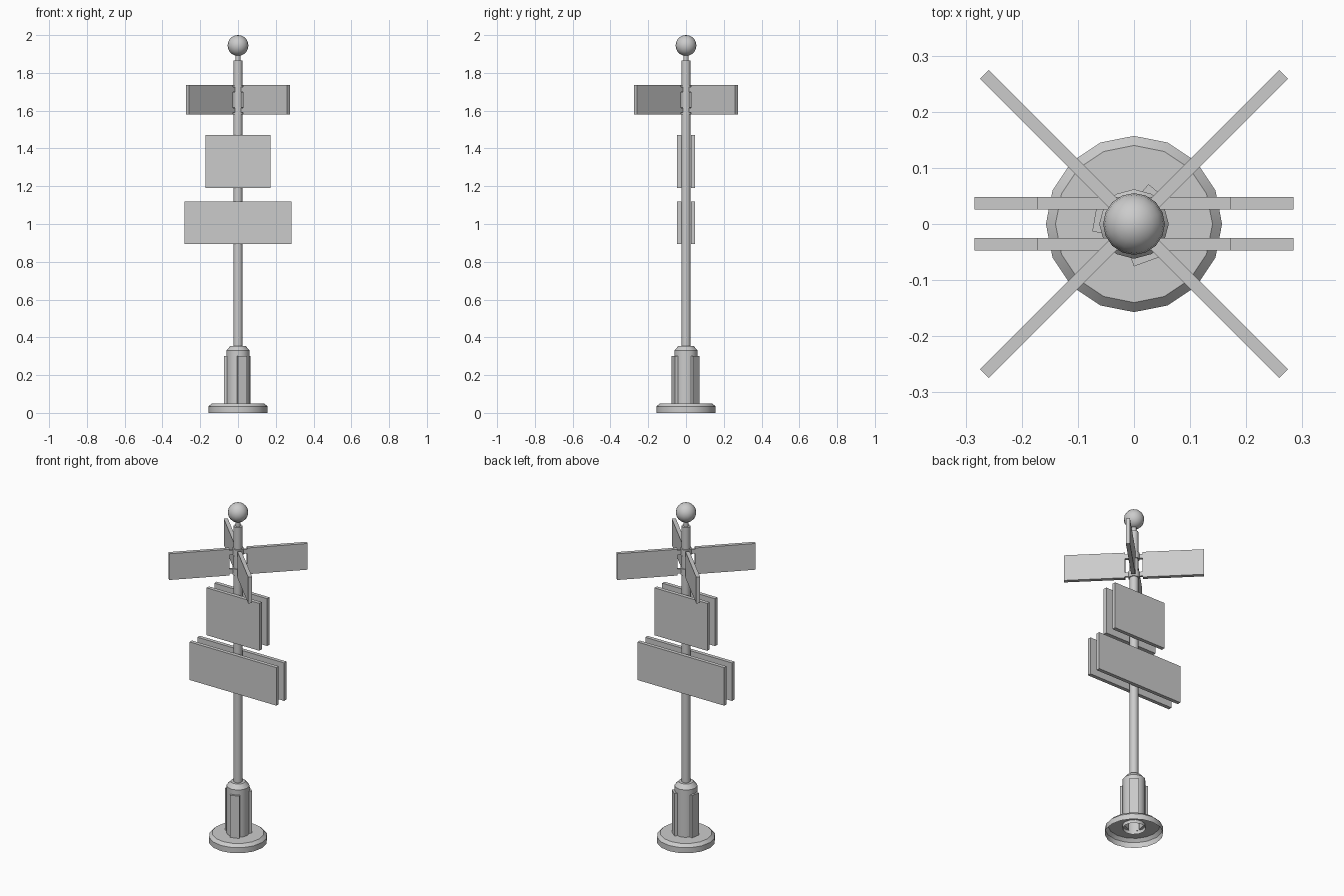
import bpy
import bmesh
from math import radians, sin, cos, pi
from mathutils import Matrix, Vector

cube = bpy.data.objects.get("Cube")
if cube:
    bpy.data.objects.remove(cube, do_unlink=True)

GREY = (0.6, 0.6, 0.6, 1.0)
metal = bpy.data.materials.new("light grey metal")
metal.use_nodes = True
metal.diffuse_color = GREY
metal.node_tree.nodes["Principled BSDF"].inputs["Base Color"].default_value = GREY


def finish(name, bm, smooth=False):
    """Turn a bmesh into a named object, optionally smooth with sharp edges."""
    bmesh.ops.recalc_face_normals(bm, faces=bm.faces)
    mesh = bpy.data.meshes.new(name)
    bm.to_mesh(mesh)
    bm.free()
    mesh.materials.append(metal)
    obj = bpy.data.objects.new(name, mesh)
    bpy.context.collection.objects.link(obj)
    if smooth:
        bpy.ops.object.select_all(action="DESELECT")
        obj.select_set(True)
        bpy.context.view_layer.objects.active = obj
        bpy.ops.object.shade_smooth_by_angle(angle=radians(35))
    return obj


def lathe(name, profile, sides, cap_top=True):
    """Revolve (radius, height) points around the z axis."""
    bm = bmesh.new()
    rings = []
    for r, z in profile:
        angles = [2 * pi * i / sides for i in range(sides)]
        rings.append([bm.verts.new((r * cos(a), r * sin(a), z)) for a in angles])
    for low, high in zip(rings, rings[1:]):
        for i in range(sides):
            j = (i + 1) % sides
            bm.faces.new((low[i], low[j], high[j], high[i]))
    if cap_top:
        bm.faces.new(rings[-1])
    return finish(name, bm, smooth=True)


def box(name, low, high, angle=0):
    """Box between two corners, turned about the z axis."""
    low, high = Vector(low), Vector(high)
    bm = bmesh.new()
    bmesh.ops.create_cube(bm, size=1)
    bmesh.ops.scale(bm, vec=high - low, verts=bm.verts)
    bmesh.ops.translate(bm, vec=(low + high) / 2, verts=bm.verts)
    bmesh.ops.rotate(bm, matrix=Matrix.Rotation(radians(angle), 3, "Z"), verts=bm.verts)
    return finish(name, bm)


# Hollow foot, open underneath, and the sleeve standing on it
lathe("foot", [(0.157, 0), (0.157, 0.033), (0.14, 0.05), (0.06, 0.05)], 16, False)
lathe("sleeve", [(0.062, 0.03), (0.062, 0.33), (0.04, 0.355), (0.02, 0.355)], 12, False)

# Three raised panels around the sleeve
for i, angle in enumerate((50, 170, 290)):
    box(f"sleeve_panel_{i + 1}", (0.045, -0.026, 0.05), (0.071, 0.026, 0.30), angle)

# Pole, neck and ball
lathe("pole", [(0.024, 0.34), (0.024, 1.865), (0.013, 1.865), (0.013, 1.9)], 12)
bm = bmesh.new()
bmesh.ops.create_uvsphere(bm, u_segments=16, v_segments=10, radius=0.055)
bmesh.ops.translate(bm, vec=(0, 0, 1.945), verts=bm.verts)
finish("ball", bm, smooth=True)

# Collars that carry the four direction boards
for name, z in (("lower_collar", 1.58), ("upper_collar", 1.695)):
    lathe(name, [(0.023, z), (0.03, z), (0.03, z + 0.04), (0.023, z + 0.04)], 12, False)

# Direction boards on the diagonals, each with two short brackets
for i in range(4):
    angle = 45 + 90 * i
    box(f"direction_board_{i + 1}", (0.048, -0.011, 1.58), (0.377, 0.011, 1.735), angle)
    for level, z in (("lower", 1.59), ("upper", 1.70)):
        box(f"{level}_bracket_{i + 1}", (0.02, -0.007, z), (0.05, 0.007, z + 0.025), angle)

# Paired flat boards in front of and behind the pole
for name, half, bottom, top in (("middle_board", 0.173, 1.19, 1.47),
                                ("lower_board", 0.284, 0.895, 1.12)):
    for side, y in (("front", -0.036), ("back", 0.037)):
        box(f"{side}_{name}", (-half, y - 0.011, bottom), (half, y + 0.011, top))
